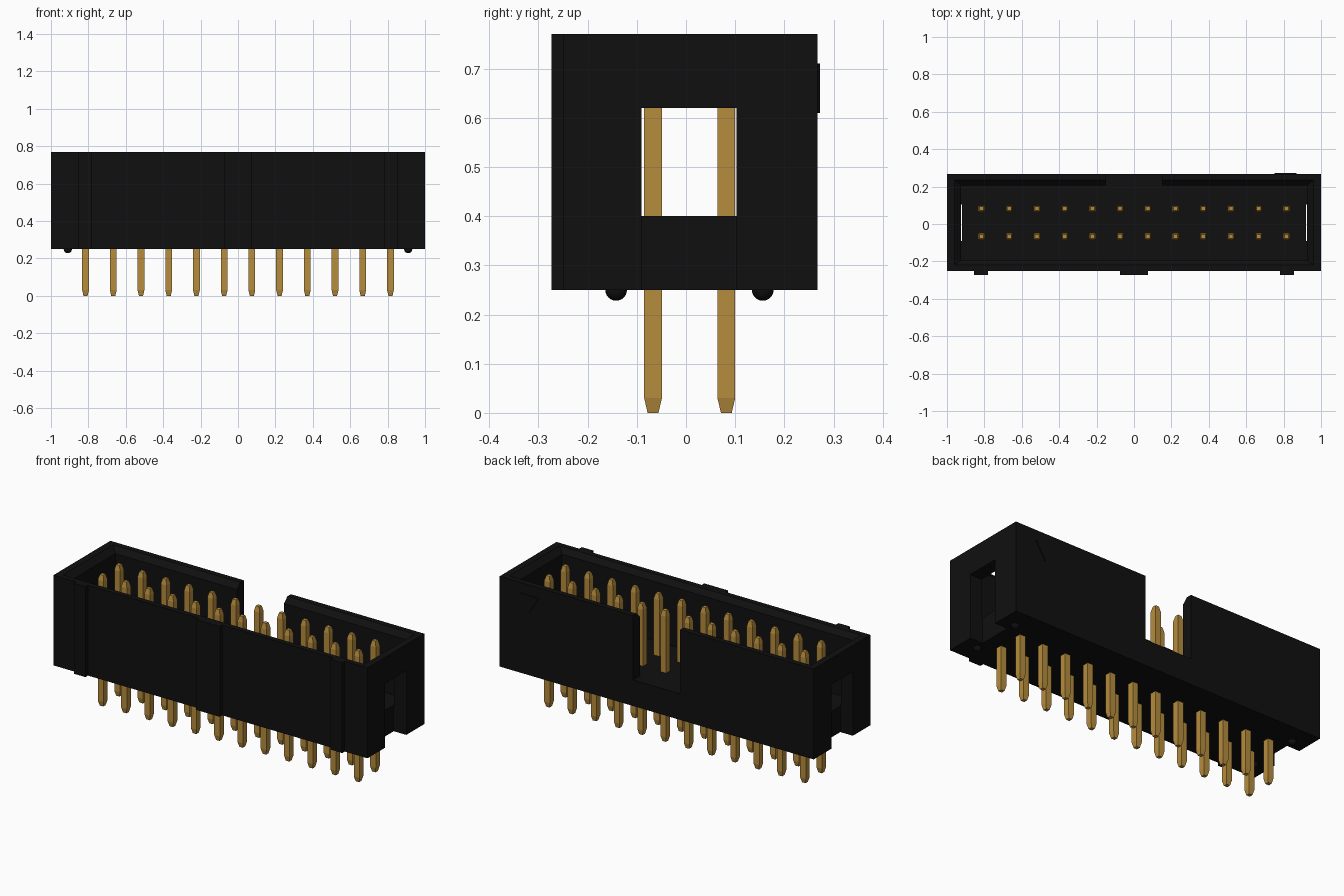
import bpy
import bmesh
from math import pi

if "Cube" in bpy.data.objects:
    bpy.data.objects.remove(bpy.data.objects["Cube"], do_unlink=True)


def material(name, rgb, roughness):
    m = bpy.data.materials.new(name)
    m.use_nodes = True
    m.diffuse_color = (*rgb, 1)
    node = m.node_tree.nodes["Principled BSDF"]
    node.inputs["Base Color"].default_value = (*rgb, 1)
    node.inputs["Roughness"].default_value = roughness
    return m


BLACK = material("black plastic", (0.005, 0.005, 0.005), 0.6)
GOLD = material("gold metal", (0.47, 0.265, 0.047), 0.5)


def add_object(name, mesh, mat=None):
    obj = bpy.data.objects.new(name, mesh)
    bpy.context.collection.objects.link(obj)
    if mat and not mesh.materials:
        mesh.materials.append(mat)
    return obj


def loft(name, rings):
    """Closed solid through a stack of matching point rings."""
    bm = bmesh.new()
    loops = [[bm.verts.new(p) for p in ring] for ring in rings]
    n = len(loops[0])
    for low, high in zip(loops, loops[1:]):
        for i in range(n):
            j = (i + 1) % n
            bm.faces.new((low[i], low[j], high[j], high[i]))
    bm.faces.new(loops[0][::-1])
    bm.faces.new(loops[-1])
    bmesh.ops.recalc_face_normals(bm, faces=bm.faces)
    mesh = bpy.data.meshes.new(name)
    bm.to_mesh(mesh)
    bm.free()
    return mesh


def rect(x0, x1, y0, y1, z):
    return [(x0, y0, z), (x1, y0, z), (x1, y1, z), (x0, y1, z)]


def box(name, x0, x1, y0, y1, z0, z1):
    return loft(name, [rect(x0, x1, y0, y1, z) for z in (z0, z1)])


def cut(obj, mesh):
    """Subtract a solid from an object and discard the cutter."""
    cutter = add_object("cutter", mesh)
    cutter.hide_render = True
    mod = obj.modifiers.new("cut", "BOOLEAN")
    mod.operation, mod.solver, mod.object = "DIFFERENCE", "EXACT", cutter
    bpy.context.view_layer.update()
    graph = bpy.context.evaluated_depsgraph_get()
    result = bpy.data.meshes.new_from_object(obj.evaluated_get(graph))
    obj.modifiers.clear()
    obj.data = result
    bpy.data.objects.remove(cutter, do_unlink=True)


BOTTOM, FLOOR, TOP = 0.25, 0.4, 0.77
FRONT, BACK = -0.25, 0.267

# Shroud: hollow box with a lead-in chamfer round the inner rim
shroud = add_object("shroud", box("shroud", -1, 1, FRONT, BACK, BOTTOM, TOP), BLACK)
inner = (-0.925, 0.925, -0.195, 0.205)
rim = (-0.96, 0.96, -0.22, 0.235)
cut(shroud, loft("cavity", [rect(*inner, FLOOR), rect(*inner, TOP - 0.03),
                            rect(*rim, TOP), rect(*rim, TOP + 0.1)]))

# Windows in both end walls, and the keying notch in the back wall
for x0, x1 in ((0.92, 1.1), (-1.1, -0.92)):
    cut(shroud, box("window", x0, x1, -0.09, 0.103, BOTTOM - 0.1, 0.62))
cut(shroud, box("notch", -0.15, 0.15, 0.18, 0.4, FLOOR, TOP + 0.2))

# Polarising ribs on the front wall
for name, x, half in (("right_rib", -0.818, 0.037), ("centre_rib", 0, 0.075),
                      ("left_rib", 0.818, 0.037)):
    add_object(name, box(name, x - half, x + half, FRONT - 0.023, FRONT + 0.01,
                         BOTTOM, TOP), BLACK)

# Raised triangle marking the first pin on the back wall
add_object("first_pin_mark", loft("first_pin_mark", [
    [(0.75, y, 0.71), (0.81, y, 0.61), (0.87, y, 0.71)]
    for y in (BACK - 0.003, BACK + 0.005)]), BLACK)

# Round standoff bumps under the base
for x in (-0.91, 0.91):
    for y in (-0.142, 0.156):
        bpy.ops.mesh.primitive_uv_sphere_add(segments=24, ring_count=12,
                                             radius=0.022, location=(x, y, BOTTOM))
        bump = bpy.context.object
        bump.name = "standoff_bump"
        bump.data.materials.append(BLACK)
        bpy.ops.object.shade_smooth_by_angle(angle=pi / 6)

# Two rows of square pins with tapered ends, sharing one mesh
levels = ((0, 0.011), (0.03, 0.018), (0.725, 0.018), (0.755, 0.011))
pin_mesh = loft("pin", [rect(-h, h, -h, h, z) for z, h in levels])
COLUMNS, PITCH = 12, 0.1482
for row, y in (("front", -0.067), ("back", 0.082)):
    for i in range(COLUMNS):
        pin = add_object(f"{row}_pin_{i + 1}", pin_mesh, GOLD)
        pin.location = ((i - (COLUMNS - 1) / 2) * PITCH, y, 0)
